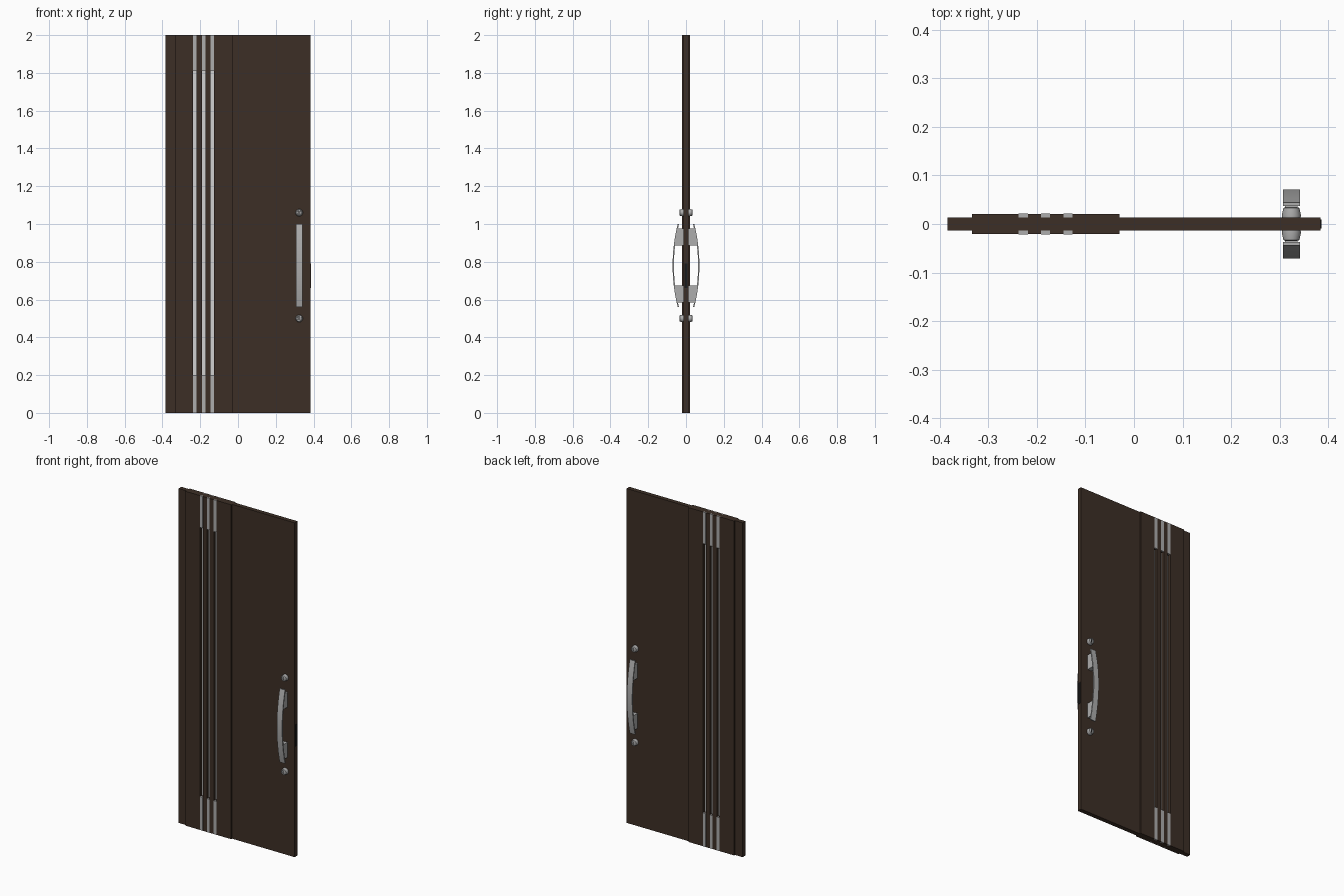
import bpy, bmesh, math
from mathutils import Matrix, Vector

cube = bpy.data.objects.get("Cube")
if cube:
    bpy.data.objects.remove(cube, do_unlink=True)


def material(name, rgb):
    m = bpy.data.materials.new(name)
    m.use_nodes = True
    m.diffuse_color = (*rgb, 1)
    m.node_tree.nodes["Principled BSDF"].inputs["Base Color"].default_value = (*rgb, 1)
    return m


WOOD = material("dark_wood", (0.046, 0.028, 0.019))
METAL = material("brushed_metal", (0.42, 0.42, 0.42))
GLASS = material("pale_glass", (0.64, 0.64, 0.64))
DARK = material("black_metal", (0.01, 0.01, 0.01))


def finish(name, bm, mat, smooth=False):
    bmesh.ops.recalc_face_normals(bm, faces=bm.faces[:])
    mesh = bpy.data.meshes.new(name)
    bm.to_mesh(mesh)
    bm.free()
    mesh.materials.append(mat)
    obj = bpy.data.objects.new(name, mesh)
    bpy.context.collection.objects.link(obj)
    if smooth:
        bpy.ops.object.select_all(action='DESELECT')
        obj.select_set(True)
        bpy.context.view_layer.objects.active = obj
        bpy.ops.object.shade_smooth_by_angle(angle=math.radians(35))
    return obj


def slab(name, xs, zs, y0, y1, mat, is_hole=lambda i, k: False):
    """Board cut into cells along x and z, with some cells left open."""
    bm = bmesh.new()
    grid = [[bm.verts.new((x, y0, z)) for z in zs] for x in xs]
    for i in range(len(xs) - 1):
        for k in range(len(zs) - 1):
            if not is_hole(i, k):
                bm.faces.new((grid[i][k], grid[i + 1][k],
                              grid[i + 1][k + 1], grid[i][k + 1]))
    ext = bmesh.ops.extrude_face_region(bm, geom=bm.faces[:], use_keep_orig=True)
    moved = [v for v in ext["geom"] if isinstance(v, bmesh.types.BMVert)]
    bmesh.ops.translate(bm, verts=moved, vec=(0, y1 - y0, 0))
    loose = [v for v in bm.verts if not v.link_faces]
    bmesh.ops.delete(bm, geom=loose, context='VERTS')
    return finish(name, bm, mat)


def prism(name, profile, x, width, mat, smooth=False):
    """Closed (y, z) profile extruded across x."""
    bm = bmesh.new()
    face = bm.faces.new([bm.verts.new((x - width / 2, y, z)) for y, z in profile])
    ext = bmesh.ops.extrude_face_region(bm, geom=[face], use_keep_orig=True)
    moved = [v for v in ext["geom"] if isinstance(v, bmesh.types.BMVert)]
    bmesh.ops.translate(bm, verts=moved, vec=(width, 0, 0))
    return finish(name, bm, mat, smooth)


def lathe(name, profile, x, z, side, mat):
    """(radius, y) profile spun around the y axis."""
    bm = bmesh.new()
    verts = [bm.verts.new((x + r, side * y, z)) for r, y in profile]
    edges = [bm.edges.new(p) for p in zip(verts, verts[1:])]
    bmesh.ops.spin(bm, geom=verts + edges, cent=(x, 0, z), axis=(0, 1, 0),
                   angle=math.tau, steps=24)
    bmesh.ops.remove_doubles(bm, verts=bm.verts[:], dist=1e-5)
    return finish(name, bm, mat, True)


# Door leaf with three tall window slots
HALF, T, RAISED = 0.384, 0.013, 0.021
LOW, HIGH = 0.2, 1.81
SLOTS = [(c - 0.0095, c + 0.0095) for c in (-0.228, -0.182, -0.136)]
cuts = [x for s in SLOTS for x in s]
rows = [0, LOW, HIGH, 2]
slot_columns = (1, 3, 5)
slab("door_leaf", [-HALF] + cuts + [HALF], rows, -T, T, WOOD,
     lambda i, k: i in slot_columns and k == 1)

# Raised decorative boards on both faces, slotted over their full height
for side, label in ((-1, "front"), (1, "back")):
    slab(label + "_raised_board", [-0.333] + cuts + [-0.03], rows,
         side * T, side * RAISED, WOOD, lambda i, k: i in slot_columns)

# Glass panes and metal inlay strips
for n, (x0, x1) in enumerate(SLOTS, 1):
    slab(f"glass_pane_{n}", [x0, x1], [LOW, HIGH], -0.003, 0.003, GLASS)
    for side, label in ((-1, "front"), (1, "back")):
        for end, z0, z1 in (("lower", 0, LOW), ("upper", HIGH, 2)):
            slab(f"{label}_{end}_inlay_{n}", [x0, x1], [z0, z1],
                 side * T, side * (RAISED + 0.0005), METAL)

# Bowed pull handles, with mounts reaching up to the bow
HX, MID, REACH = 0.324, 0.78, 0.22


def bow(z):
    return 0.071 - 0.027 * ((z - MID) / REACH) ** 2


for side, label in ((-1, "front"), (1, "back")):
    zs = [MID - REACH + 2 * REACH * i / 16 for i in range(17)]
    outer = [(side * bow(z), z) for z in zs]
    inner = [(side * (bow(z) - 0.007), z) for z in reversed(zs)]
    prism(label + "_handle_grip", outer + inner, HX, 0.035, METAL, True)
    for end, sign in (("upper", 1), ("lower", -1)):
        near, far = MID + sign * 0.105, MID + sign * 0.195
        prism(f"{label}_{end}_handle_mount",
              [(side * T, near), (side * (bow(near) - 0.005), near),
               (side * (bow(far) - 0.005), far), (side * T, far)],
              HX, 0.026, METAL)

    # Round locks above and below each handle
    for end, z in (("upper", 1.06), ("lower", 0.5)):
        lathe(f"{label}_{end}_lock",
              [(0, T), (0.019, T), (0.0195, 0.018), (0.0165, 0.033),
               (0.012, 0.0345), (0.011, 0.030), (0, 0.030)], HX, z, side, METAL)
        slab(f"{label}_{end}_keyhole", [HX - 0.0025, HX + 0.0025],
             [z - 0.008, z + 0.008], side * 0.029, side * 0.031, DARK)

# Latch plate on the closing edge
slab("latch_plate", [HALF - 0.002, HALF + 0.002], [0.66, 0.79], -0.009, 0.009, DARK)
